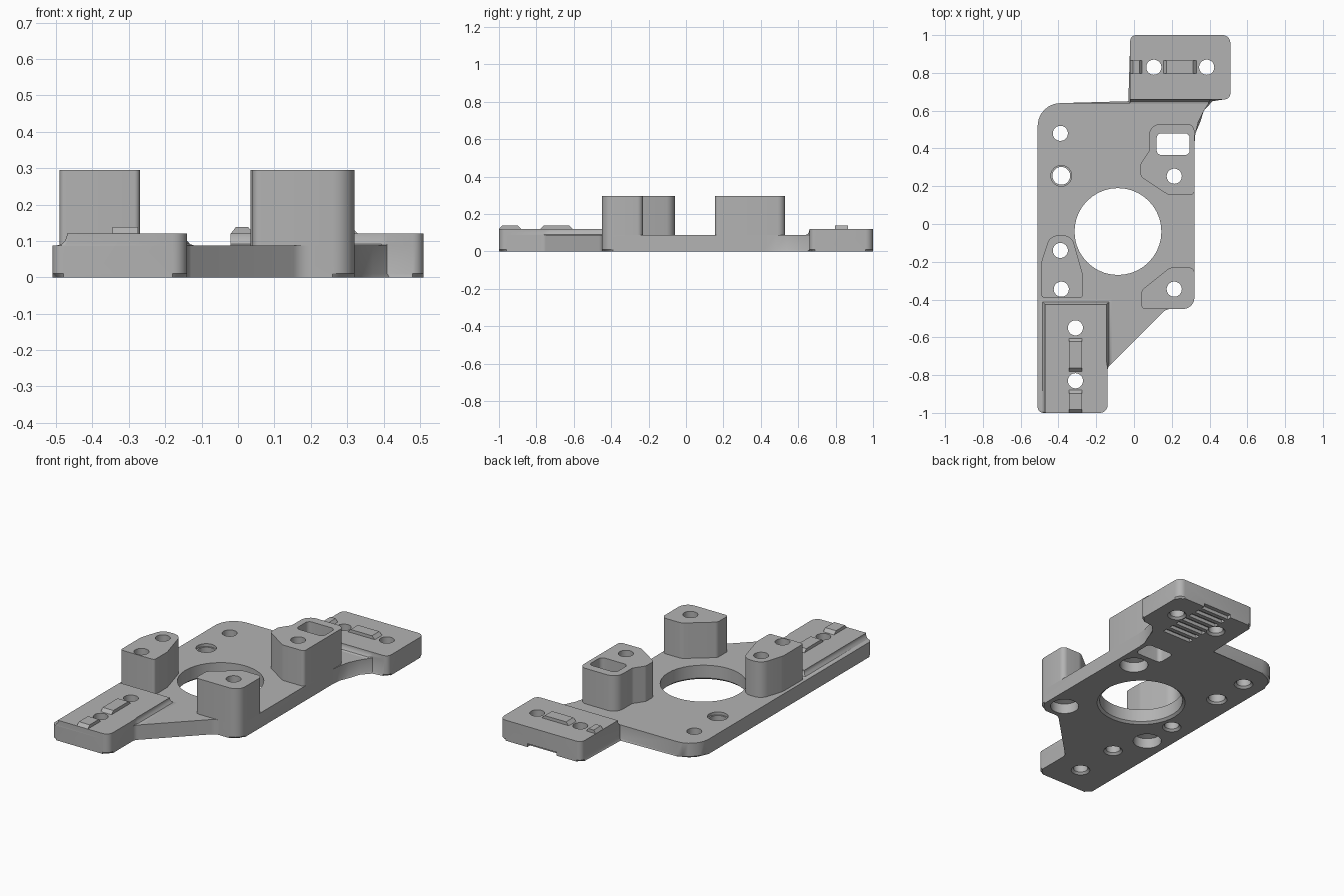
import bpy, bmesh, math
from mathutils import Vector

cube = bpy.data.objects.get("Cube")
if cube:
    bpy.data.objects.remove(cube, do_unlink=True)

PLATE, STEP, POST, BUMP = 0.087, 0.12, 0.295, 0.138

grey = bpy.data.materials.new("plain grey")
grey.use_nodes = True
colour = (0.45, 0.45, 0.45, 1)
grey.diffuse_color = colour
grey.node_tree.nodes["Principled BSDF"].inputs["Base Color"].default_value = colour


def rounded(corners, steps=6):
    """Outline from (x, y, radius) corners; radius 0 stays sharp."""
    out = []
    for i, (x, y, r) in enumerate(corners):
        p = Vector((x, y))
        if not r:
            out.append(p)
            continue
        a = (Vector(corners[i - 1][:2]) - p).normalized()
        b = (Vector(corners[(i + 1) % len(corners)][:2]) - p).normalized()
        half = a.angle(b) / 2
        centre = p + (a + b).normalized() * r / math.sin(half)
        start = p + a * r / math.tan(half) - centre
        end = p + b * r / math.tan(half) - centre
        sweep = start.angle_signed(end)
        for k in range(steps + 1):
            t = -sweep * k / steps
            c, s = math.cos(t), math.sin(t)
            out.append(centre + Vector((start.x * c - start.y * s, start.x * s + start.y * c)))
    return out


def circle(x, y, r, n=40):
    return [Vector((x + r * math.cos(math.tau * i / n), y + r * math.sin(math.tau * i / n)))
            for i in range(n)]


def rect(x0, x1, y0, y1, r=0):
    return rounded([(x0, y0, r), (x1, y0, r), (x1, y1, r), (x0, y1, r)])


def add_loft(bm, rings):
    """Closed solid through (z, outline) rings; returns its bottom face."""
    loops = [[bm.verts.new((p.x, p.y, z)) for p in pts] for z, pts in rings]
    bottom = bm.faces.new(loops[0][::-1])
    bm.faces.new(loops[-1])
    for low, high in zip(loops, loops[1:]):
        for i in range(len(low)):
            j = (i + 1) % len(low)
            bm.faces.new((low[i], low[j], high[j], high[i]))
    return bottom


def make(name, solids, chamfer=0):
    bm = bmesh.new()
    for rings in solids:
        bottom = add_loft(bm, rings)
        if chamfer:
            bmesh.ops.bevel(bm, geom=list(bottom.edges), offset=chamfer, segments=1,
                            affect='EDGES', clamp_overlap=True)
    bmesh.ops.recalc_face_normals(bm, faces=bm.faces)
    mesh = bpy.data.meshes.new(name)
    bm.to_mesh(mesh)
    bm.free()
    mesh.materials.append(grey)
    ob = bpy.data.objects.new(name, mesh)
    bpy.context.collection.objects.link(ob)
    return ob


def cove(low, high):
    """Rings that rise from the plate to the step with a hollow slope."""
    return [(PLATE + (STEP - PLATE) * h, [a.lerp(b, t) for a, b in zip(low, high)])
            for t, h in ((0, 0), (0.5, 0.12), (0.85, 0.45), (1, 0.85), (1, 1))]


# Base plate with both end tabs in its outline
plate = make("base_plate", [[(z, rounded([
    (-0.51, -1, 0.03), (-0.14, -1, 0.04), (-0.14, -0.76, 0.04), (0.17, -0.45, 0.06),
    (0.32, -0.45, 0.06), (0.32, 0.42, 0), (0.325, 0.48, 0), (0.34, 0.54, 0),
    (0.37, 0.60, 0), (0.41, 0.66, 0), (0.51, 0.66, 0.03), (0.51, 1, 0.04),
    (-0.02, 1, 0.03), (-0.02, 0.64, 0), (-0.51, 0.64, 0.12)])) for z in (0, PLATE)]], 0.01)

# Raised pads on the two tabs
front_pad = make("front_tab_pad", [cove(
    rounded([(-0.5, -1, 0.02), (-0.14, -1, 0.04), (-0.14, -0.76, 0), (-0.118, -0.737, 0),
             (-0.118, -0.4, 0), (-0.5, -0.4, 0)]),
    rounded([(-0.47, -1, 0.005), (-0.14, -1, 0.04), (-0.14, -0.76, 0), (-0.145, -0.73, 0),
             (-0.145, -0.425, 0), (-0.47, -0.425, 0)]))])
back_pad = make("back_tab_pad", [cove(
    rounded([(-0.02, 0.637, 0), (0.395, 0.637, 0), (0.41, 0.66, 0), (0.51, 0.66, 0.03),
             (0.51, 1, 0.04), (-0.02, 1, 0.03)]),
    rounded([(-0.02, 0.66, 0), (0.395, 0.66, 0), (0.41, 0.66, 0), (0.51, 0.66, 0.03),
             (0.51, 1, 0.04), (-0.02, 1, 0.03)]))])

# Mounting posts
posts = {
    "back_left_post": [(0.18, 0.155, 0.03), (0.32, 0.155, 0.02), (0.32, 0.53, 0.04),
                       (0.08, 0.53, 0.06), (0.08, 0.385, 0.03), (0.035, 0.32, 0.03),
                       (0.035, 0.25, 0.03)],
    "front_left_post": [(0.04, -0.45, 0.02), (0.32, -0.45, 0.06), (0.32, -0.23, 0.03),
                        (0.19, -0.23, 0.05), (0.04, -0.35, 0.03)],
    "front_right_post": [(-0.49, -0.39, 0.015), (-0.27, -0.39, 0.015), (-0.27, -0.27, 0.06),
                         (-0.33, -0.06, 0.06), (-0.445, -0.06, 0.06), (-0.49, -0.2, 0.08)],
}
parts = [plate, front_pad, back_pad]
for name, corners in posts.items():
    parts.append(make(name, [[(z, rounded(corners)) for z in (PLATE, POST)]]))


# Locating ridges on the pads, sloped at both ends
def ridge(name, x0, x1, y0, y1, sx, sy):
    return make(name, [[(STEP, rect(x0, x1, y0, y1)),
                        (BUMP, rect(x0 + sx, x1 - sx, y0 + sy, y1 - sy))]])


ridges = [ridge("back_ridge", 0.155, 0.33, 0.797, 0.865, 0.018, 0),
          ridge("back_edge_ridge", -0.02, 0.042, 0.797, 0.865, 0.014, 0),
          ridge("front_ridge", -0.345, -0.275, -0.78, -0.605, 0, 0.018),
          ridge("front_edge_ridge", -0.345, -0.275, -1, -0.88, 0, 0.018)]


# Bores: plain holes flare at the underside, post holes have a wide screw seat
def bore(x, y, r, flare, seat=0.0, top=0.4):
    wide = r + flare
    return [(-0.02, circle(x, y, wide)), (seat, circle(x, y, wide)),
            (seat + 0.012, circle(x, y, r)), (top, circle(x, y, r))]


bores = [bore(x, y, 0.04, 0.012) for x, y in (
    (-0.39, 0.48), (-0.39, -0.14), (-0.31, -0.55), (-0.31, -0.83),
    (0.105, 0.83), (0.385, 0.83))]
bores += [bore(x, y, 0.04, 0.038, 0.06) for x, y in (
    (0.213, 0.253), (0.213, -0.345), (-0.385, -0.345))]
bores.append(bore(-0.085, -0.04, 0.23, 0.014))
x, y = -0.385, 0.255
bores.append(bore(x, y, 0.047, 0.01)[:3] + [(0.07, circle(x, y, 0.047)),
             (0.07, circle(x, y, 0.055)), (0.4, circle(x, y, 0.055))])
bores.append([(z, rect(0.12, 0.295, 0.365, 0.48, 0.025)) for z in (-0.02, 0.4)])
bore_cutter = make("bore_cutter", bores)

# Shallow grooves under the back tab
grooves = []
for i in range(7):
    y = 0.645 + 0.055 * i
    grooves.append([(z, rect(0.14, 0.33, y, y + 0.03)) for z in (-0.02, 0.02)])
groove_cutter = make("groove_cutter", grooves)


def cut(ob, cutter):
    mod = ob.modifiers.new("cut", 'BOOLEAN')
    mod.operation, mod.solver, mod.object = 'DIFFERENCE', 'EXACT', cutter
    bpy.context.view_layer.objects.active = ob
    bpy.ops.object.modifier_apply(modifier=mod.name)


for ob in parts:
    cut(ob, bore_cutter)
cut(plate, groove_cutter)
for cutter in (bore_cutter, groove_cutter):
    bpy.data.objects.remove(cutter, do_unlink=True)

# Smooth rounded walls, sharp edges kept
bpy.ops.object.select_all(action='DESELECT')
for ob in parts + ridges:
    ob.select_set(True)
bpy.context.view_layer.objects.active = plate
bpy.ops.object.shade_smooth_by_angle(angle=math.radians(30))
